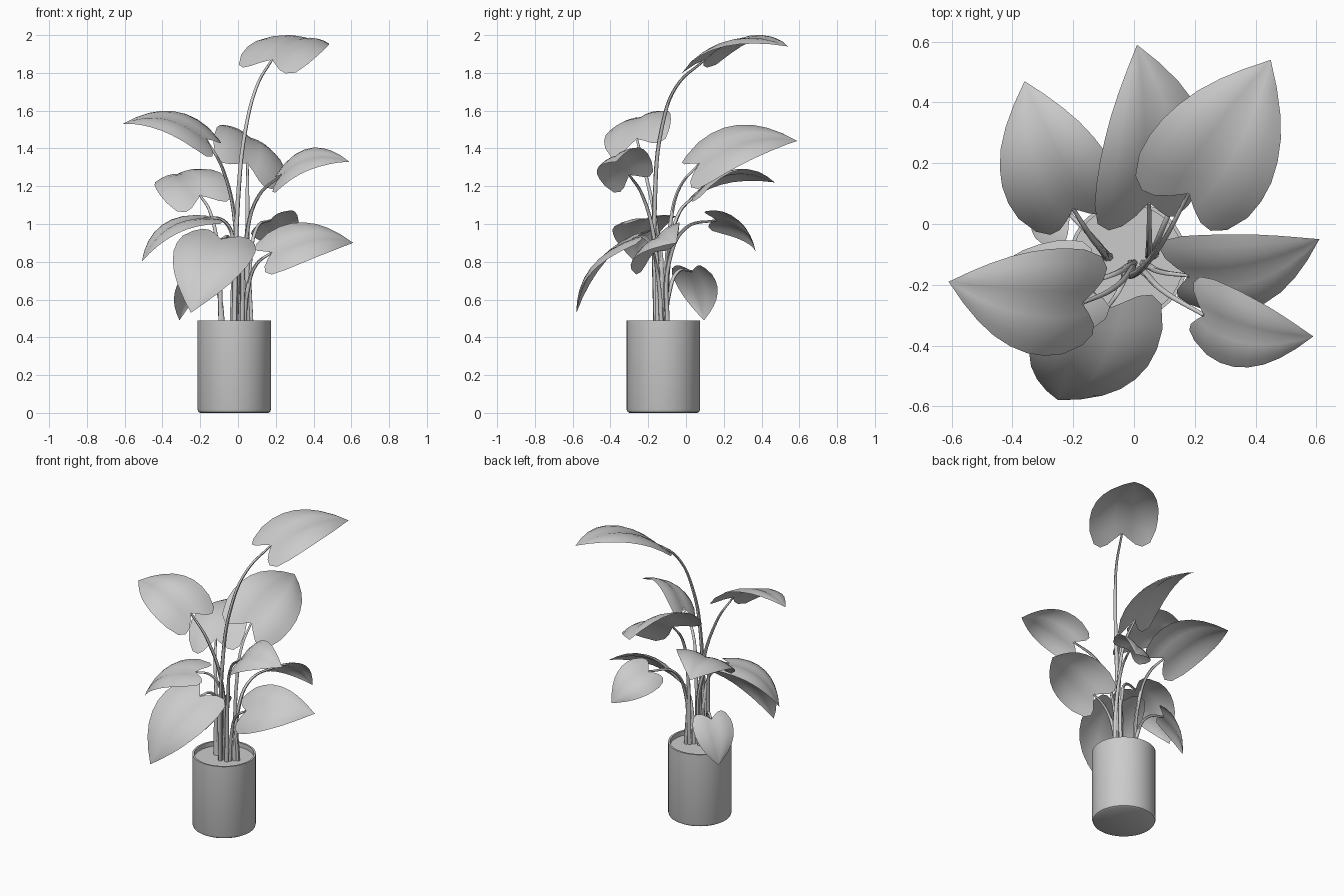
import bpy, bmesh, math
from mathutils import Vector

UP = Vector((0, 0, 1))
POT_CENTRE = Vector((-0.02, -0.12, 0))
SOIL_HEIGHT = 0.46

if "Cube" in bpy.data.objects:
    bpy.data.objects.remove(bpy.data.objects["Cube"], do_unlink=True)

grey = bpy.data.materials.new("plain_grey")
grey.use_nodes = True
grey.diffuse_color = (0.6, 0.6, 0.6, 1)
grey.node_tree.nodes["Principled BSDF"].inputs["Base Color"].default_value = grey.diffuse_color


def smooth(obj, angle):
    """Link an object, select it alone and shade it smooth."""
    bpy.context.collection.objects.link(obj)
    bpy.ops.object.select_all(action="DESELECT")
    obj.select_set(True)
    bpy.context.view_layer.objects.active = obj
    if obj.type == "CURVE":
        bpy.ops.object.convert(target="MESH")
    bpy.ops.object.shade_smooth_by_angle(angle=math.radians(angle))


def finish(name, bm, angle):
    """Turn a bmesh into a grey, smooth shaded object."""
    bmesh.ops.remove_doubles(bm, verts=bm.verts, dist=0.0005)
    mesh = bpy.data.meshes.new(name)
    bm.to_mesh(mesh)
    bm.free()
    mesh.materials.append(grey)
    smooth(bpy.data.objects.new(name, mesh), angle)


def lathe(name, profile, segments=40):
    """Spin a radius/height profile around the pot axis."""
    bm = bmesh.new()
    verts = [bm.verts.new(POT_CENTRE + Vector((r, 0, z))) for r, z in profile]
    edges = [bm.edges.new(pair) for pair in zip(verts, verts[1:])]
    bmesh.ops.spin(bm, geom=verts + edges, cent=POT_CENTRE, axis=UP,
                   angle=math.tau, steps=segments, use_duplicate=False)
    bmesh.ops.remove_doubles(bm, verts=bm.verts, dist=0.0005)
    bmesh.ops.recalc_face_normals(bm, faces=bm.faces)
    finish(name, bm, 35)


def leaf_blade(name, base, tip, half_width, tilt, arch):
    """Heart-shaped blade: tilt raises its right edge, arch bows the midrib."""
    axis = tip - base
    length = axis.length
    axis.normalize()
    side = axis.cross(UP).normalized() + UP * tilt
    side = (side - axis * side.dot(axis)).normalized()
    normal = side.cross(axis)
    widths = [0.82, 0.97, 1, 0.97, 0.88, 0.74, 0.54, 0.29, 0]
    lobes = [0, 0.5, 0.9, 1, 0.6]
    rows, half = len(widths) - 1, len(lobes) - 1
    bm = bmesh.new()
    grid = []
    for i, width in enumerate(widths):
        v = i / rows
        row = []
        for j in range(-half, half + 1):
            u = j / half
            # lobes sweep back behind the stem joint
            along = v - 0.145 * lobes[abs(j)] * (1 - v) ** 2
            bow = arch * 4 * along * (1 - along)
            # shallow valley at the midrib, drooping towards the rim
            fold = half_width * width * (0.3 * abs(u) - 0.38 * u * u)
            row.append(bm.verts.new(base + axis * along * length
                                    + side * u * width * half_width
                                    + normal * (bow + fold)))
        grid.append(row)
    for low, high in zip(grid, grid[1:]):
        for j in range(2 * half):
            bm.faces.new((low[j], low[j + 1], high[j + 1], high[j]))
    finish(name, bm, 80)


def stem(name, points):
    """Tapered round stalk through the given points."""
    curve = bpy.data.curves.new(name, "CURVE")
    curve.dimensions = "3D"
    curve.bevel_depth = 0.014
    curve.bevel_resolution = 1
    curve.resolution_u = 6
    curve.use_fill_caps = True
    spline = curve.splines.new("BEZIER")
    spline.bezier_points.add(len(points) - 1)
    for i, (knot, co) in enumerate(zip(spline.bezier_points, points)):
        knot.co = co
        knot.radius = 1 - 0.55 * i / (len(points) - 1)
        knot.handle_left_type = knot.handle_right_type = "AUTO"
    curve.materials.append(grey)
    smooth(bpy.data.objects.new(name, curve), 60)


def plant_leaf(name, root, bends, base, tip, half_width, tilt, arch):
    """A stem rising from the soil with a blade at its end."""
    start = Vector((*root, SOIL_HEIGHT - 0.02))
    base, tip = Vector(base), Vector(tip)
    stem(name + "_stem", [start, *map(Vector, bends), base])
    leaf_blade(name + "_leaf", base, tip, half_width, tilt, arch)


# Pot with rounded foot and thin wall, and the soil inside
lathe("pot", [(0, 0), (0.18, 0), (0.19, 0.006), (0.195, 0.02), (0.195, 0.49),
              (0.183, 0.49), (0.183, 0.42)])
lathe("soil", [(0.184, SOIL_HEIGHT), (0, SOIL_HEIGHT)])

# Upper leaves
plant_leaf("top", (-0.02, -0.16),
           [(0, -0.165, 1.13), (0.04, -0.13, 1.5), (0.1, -0.05, 1.73)],
           (0.18, 0.1, 1.87), (0.45, 0.54, 1.94), 0.215, -0.12, 0.075)
plant_leaf("upper_right", (-0.02, -0.14),
           [(-0.01, -0.15, 0.94), (-0.08, -0.22, 1.29)],
           (-0.17, -0.26, 1.45), (-0.61, -0.19, 1.53), 0.19, 0.33, 0.075)
plant_leaf("upper_back", (0.05, -0.11),
           [(0.05, -0.08, 1.02), (0.05, -0.03, 1.2)],
           (0.05, 0.07, 1.32), (0.01, 0.59, 1.44), 0.215, -0.6, 0.08)
plant_leaf("upper_left", (0.02, -0.15),
           [(0.04, -0.165, 0.9), (0.11, -0.23, 1.15)],
           (0.23, -0.3, 1.26), (0.59, -0.37, 1.33), 0.145, -0.55, 0.07)
plant_leaf("middle_back_right", (-0.09, -0.11),
           [(-0.11, -0.08, 0.89), (-0.15, -0.03, 1.07)],
           (-0.2, 0.05, 1.15), (-0.36, 0.47, 1.22), 0.19, 0.25, 0.08)

# Lower leaves
plant_leaf("lower_left", (0.03, -0.13),
           [(0.05, -0.14, 0.65), (0.1, -0.16, 0.79)],
           (0.18, -0.17, 0.85), (0.61, -0.05, 0.9), 0.17, -0.75, 0.07)
plant_leaf("lower_front", (-0.03, -0.15),
           [(-0.03, -0.16, 0.8), (-0.05, -0.22, 0.93)],
           (-0.09, -0.28, 0.92), (-0.25, -0.58, 0.53), 0.21, 0.5, 0.07)
plant_leaf("lower_right", (-0.01, -0.13),
           [(-0.02, -0.14, 0.9), (-0.08, -0.17, 1.02)],
           (-0.18, -0.2, 1.03), (-0.51, -0.27, 0.8), 0.165, 0.2, 0.07)
plant_leaf("lower_back_left", (0.07, -0.1),
           [(0.065, -0.09, 0.8), (0.1, 0, 0.98)],
           (0.17, 0.16, 1.02), (0.3, 0.37, 0.85), 0.13, 0.9, 0.05)
plant_leaf("lower_back_right", (-0.08, -0.11),
           [(-0.1, -0.09, 0.63), (-0.14, -0.04, 0.75)],
           (-0.21, 0.03, 0.75), (-0.31, 0.095, 0.49), 0.13, 0, 0.03)
